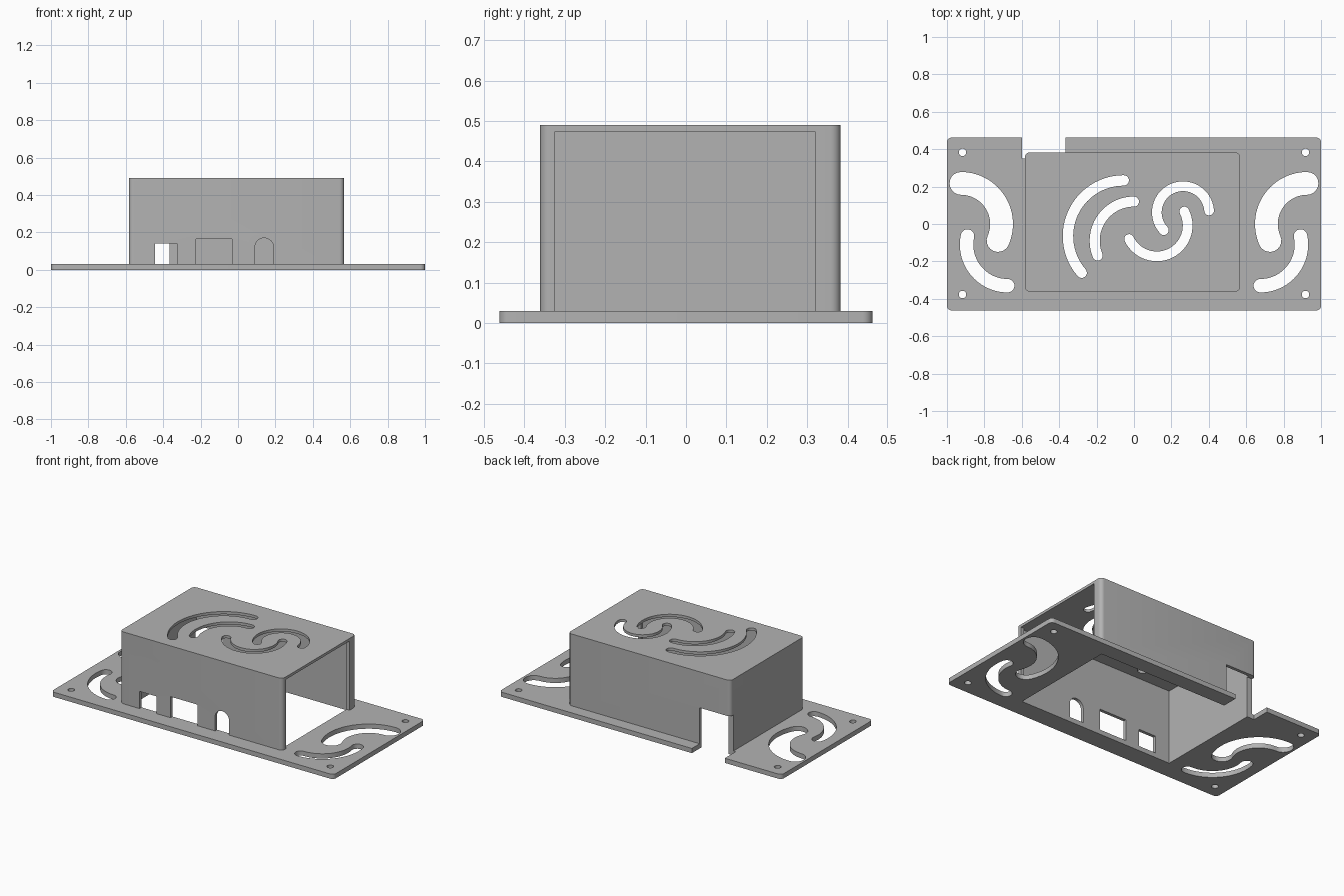
import bpy
import bmesh
from math import sin, cos, pi, radians

if "Cube" in bpy.data.objects:
    bpy.data.objects.remove(bpy.data.objects["Cube"])

grey = bpy.data.materials.new("matte_grey")
grey.use_nodes = True
colour = (0.45, 0.45, 0.45, 1)
grey.diffuse_color = colour
grey.node_tree.nodes["Principled BSDF"].inputs["Base Color"].default_value = colour


def arc(cx, cy, r, a, b, n):
    """Points on an arc from angle a to b, in degrees."""
    steps = [radians(a + (b - a) * i / n) for i in range(n + 1)]
    return [(cx + r * cos(t), cy + r * sin(t)) for t in steps]


def rectangle(x0, x1, y0, y1, r=0):
    if not r:
        return [(x0, y0), (x1, y0), (x1, y1), (x0, y1)]
    corners = [(x1 - r, y1 - r), (x0 + r, y1 - r), (x0 + r, y0 + r), (x1 - r, y0 + r)]
    return [p for i, (x, y) in enumerate(corners)
            for p in arc(x, y, r, 90 * i, 90 * i + 90, 6)]


def slot(cx, cy, r, a, b, half):
    """Outline of a curved slot with round ends, a < b."""
    def tip(angle):
        return cx + r * cos(radians(angle)), cy + r * sin(radians(angle))
    return (arc(cx, cy, r + half, a, b, 28) + arc(*tip(b), half, b, b + 180, 10)[1:-1]
            + arc(cx, cy, r - half, b, a, 28) + arc(*tip(a), half, a + 180, a + 360, 10)[1:-1])


def prism(name, outline, lo, hi, upright=False):
    """Extrude an outline along z, or along y when upright."""
    bm = bmesh.new()
    place = (lambda u, v: (u, lo, v)) if upright else (lambda u, v: (u, v, lo))
    face = bm.faces.new([bm.verts.new(place(u, v)) for u, v in outline])
    new = bmesh.ops.extrude_face_region(bm, geom=[face])["geom"]
    shift = (0, hi - lo, 0) if upright else (0, 0, hi - lo)
    bmesh.ops.translate(bm, vec=shift, verts=[v for v in new if isinstance(v, bmesh.types.BMVert)])
    bmesh.ops.recalc_face_normals(bm, faces=bm.faces)
    mesh = bpy.data.meshes.new(name)
    bm.to_mesh(mesh)
    bm.free()
    mesh.materials.append(grey)
    obj = bpy.data.objects.new(name, mesh)
    bpy.context.collection.objects.link(obj)
    return obj


def cut(obj, outline, lo, hi, upright=False):
    cutter = prism("cutter", outline, lo, hi, upright)
    cutter.hide_render = True
    mod = obj.modifiers.new("cut", "BOOLEAN")
    mod.operation, mod.solver, mod.object = "DIFFERENCE", "EXACT", cutter
    bpy.context.view_layer.objects.active = obj
    bpy.ops.object.modifier_apply(modifier=mod.name)
    bpy.data.objects.remove(cutter)


# Mounting plate with an opening below the housing
plate = prism("mounting_plate", rectangle(-1, 1, -0.462, 0.462, 0.025), 0, 0.03)
cut(plate, rectangle(-0.547, 0.545, -0.341, 0.363), -0.1, 0.1)

# Vent slots and screw holes, mirrored on both ends
for side in (-1, 1):
    outlines = [slot(-0.925, 0, 0.217, -24, 90, 0.061),
                slot(-0.675, -0.11, 0.22, 168, 270, 0.036)]
    outlines += [arc(-0.917, y, 0.02, 0, 345, 23) for y in (0.383, -0.377)]
    for outline in outlines:
        cut(plate, [(-side * x, y) for x, y in outline], -0.1, 0.1)

# Housing, open below and at one end, with a narrow lip at the open end
housing = prism("housing", rectangle(-0.583, 0.567, -0.361, 0.383, 0.025), 0.03, 0.49)
cut(housing, rectangle(-0.547, 0.545, -0.341, 0.363), -0.1, 0.473)
cut(housing, rectangle(0.5, 0.7, -0.325, 0.32), -0.1, 0.473)

# Cable notch through the rear corner of both parts
notch = rectangle(-0.598, -0.365, 0.35, 0.6)
cut(plate, notch, -0.1, 0.1)
cut(housing, notch, -0.1, 0.26)

# Vent slots in the housing top
for vent in [(-0.055, -0.065, 0.298, 90, 221, 0.028), (0, -0.09, 0.21, 90, 202, 0.027),
             (0.262, 0.062, 0.14, 4, 223, 0.026), (0.122, -0.008, 0.165, 27, -154, 0.026)]:
    cx, cy, r, a, b, half = vent
    if b < a:
        a, b = b, a
    cut(housing, slot(cx, cy, r, a, b, half), 0.44, 0.6)

# Connector openings in the front wall
doorway = [(0.09, -0.1), (0.19, -0.1)] + arc(0.14, 0.12, 0.05, 0, 180, 16)
for opening in (rectangle(-0.445, -0.325, -0.1, 0.14),
                rectangle(-0.225, -0.033, -0.1, 0.165), doorway):
    cut(housing, opening, -0.5, -0.25, True)

# Smooth the rounded corners and slot walls, keep other edges sharp
for obj in (plate, housing):
    bpy.ops.object.select_all(action="DESELECT")
    obj.select_set(True)
    bpy.context.view_layer.objects.active = obj
    bpy.ops.object.shade_smooth_by_angle(angle=radians(30))
